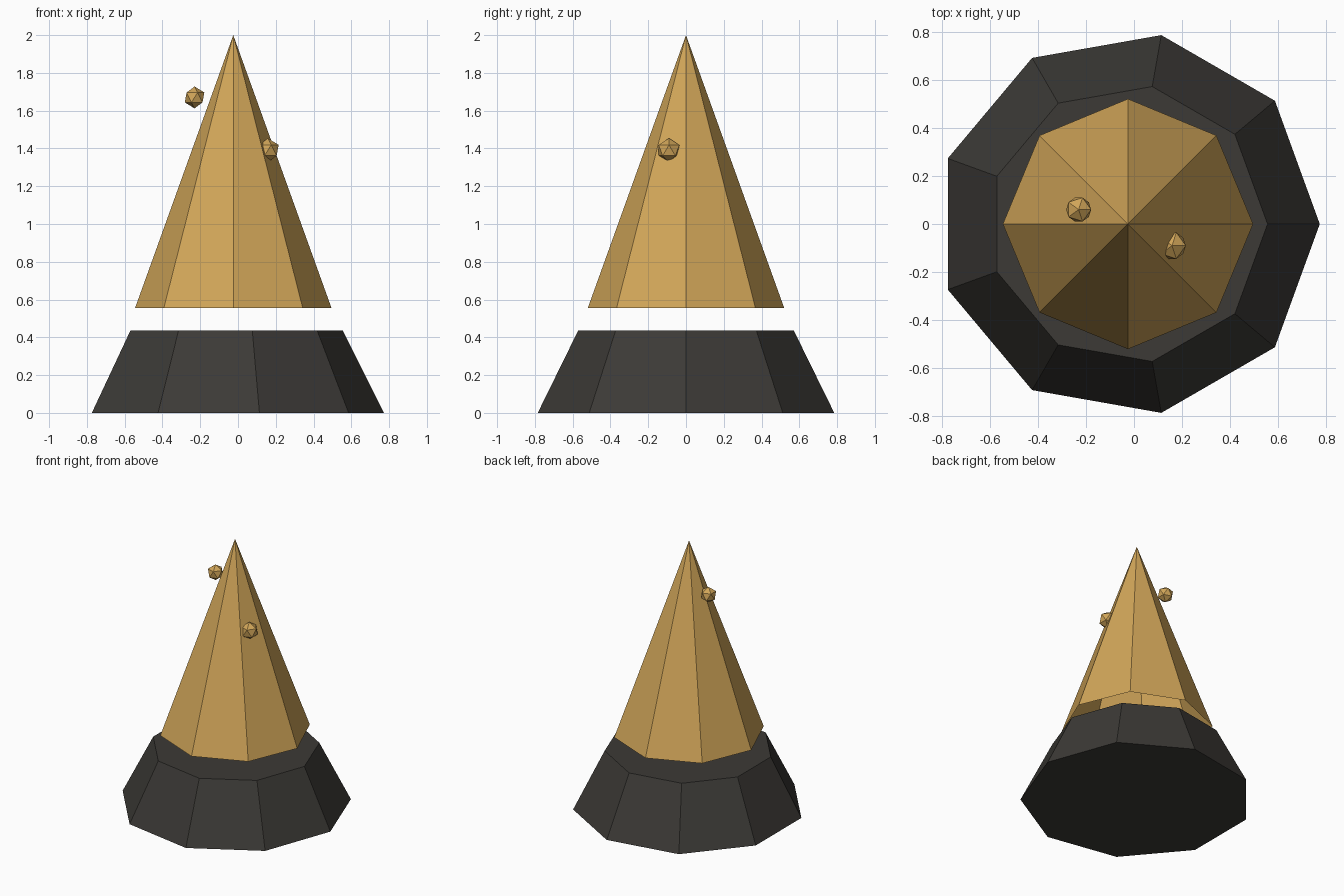
import bpy, bmesh
from math import pi
from mathutils import Matrix, Vector

if "Cube" in bpy.data.objects:
    bpy.data.objects.remove(bpy.data.objects["Cube"])

CX = -0.025  # the round parts share this axis


def material(name, color):
    m = bpy.data.materials.new(name)
    m.diffuse_color = (*color, 1)
    m.use_nodes = True
    m.node_tree.nodes["Principled BSDF"].inputs["Base Color"].default_value = m.diffuse_color
    return m


stone = material("dark_stone", (0.045, 0.042, 0.037))
gold = material("gold", (0.64, 0.38, 0.10))


def add_object(name, bm, mat):
    bmesh.ops.recalc_face_normals(bm, faces=bm.faces)
    mesh = bpy.data.meshes.new(name)
    bm.to_mesh(mesh)
    bm.free()
    mesh.materials.append(mat)
    ob = bpy.data.objects.new(name, mesh)
    bpy.context.collection.objects.link(ob)
    return ob


def cone(name, sides, r1, r2, z1, z2, caps, mat):
    bm = bmesh.new()
    place = Matrix.Translation((CX, 0, (z1 + z2) / 2)) @ Matrix.Rotation(-pi / 2, 4, 'Z')
    bmesh.ops.create_cone(bm, cap_ends=caps, segments=sides, radius1=r1,
                          radius2=r2, depth=z2 - z1, matrix=place)
    bmesh.ops.remove_doubles(bm, verts=bm.verts, dist=1e-4)
    # a vertex of every ring points along +x
    v = max(bm.verts, key=lambda p: p.co.z * -10 + p.co.x)
    turn = Vector((1, 0)).angle_signed(Vector((v.co.x - CX, v.co.y)))
    bmesh.ops.rotate(bm, verts=bm.verts, cent=(CX, 0, 0),
                     matrix=Matrix.Rotation(turn, 3, 'Z'))
    return add_object(name, bm, mat)


# Nine-sided tapered base
cone("base", 9, 0.797, 0.58, 0.0, 0.435, True, stone)

# Eight-sided hollow flame floating above the base
cone("flame", 8, 0.52, 0.0, 0.555, 2.0, False, gold)

# Two faceted sparks
for i, (pos, r) in enumerate([((-0.23, 0.06, 1.67), 0.058),
                              ((0.158, -0.09, 1.39), 0.064)]):
    bm = bmesh.new()
    bmesh.ops.create_icosphere(bm, subdivisions=1, radius=r,
                               matrix=Matrix.Translation(pos))
    add_object(f"spark_{i + 1}", bm, gold)
